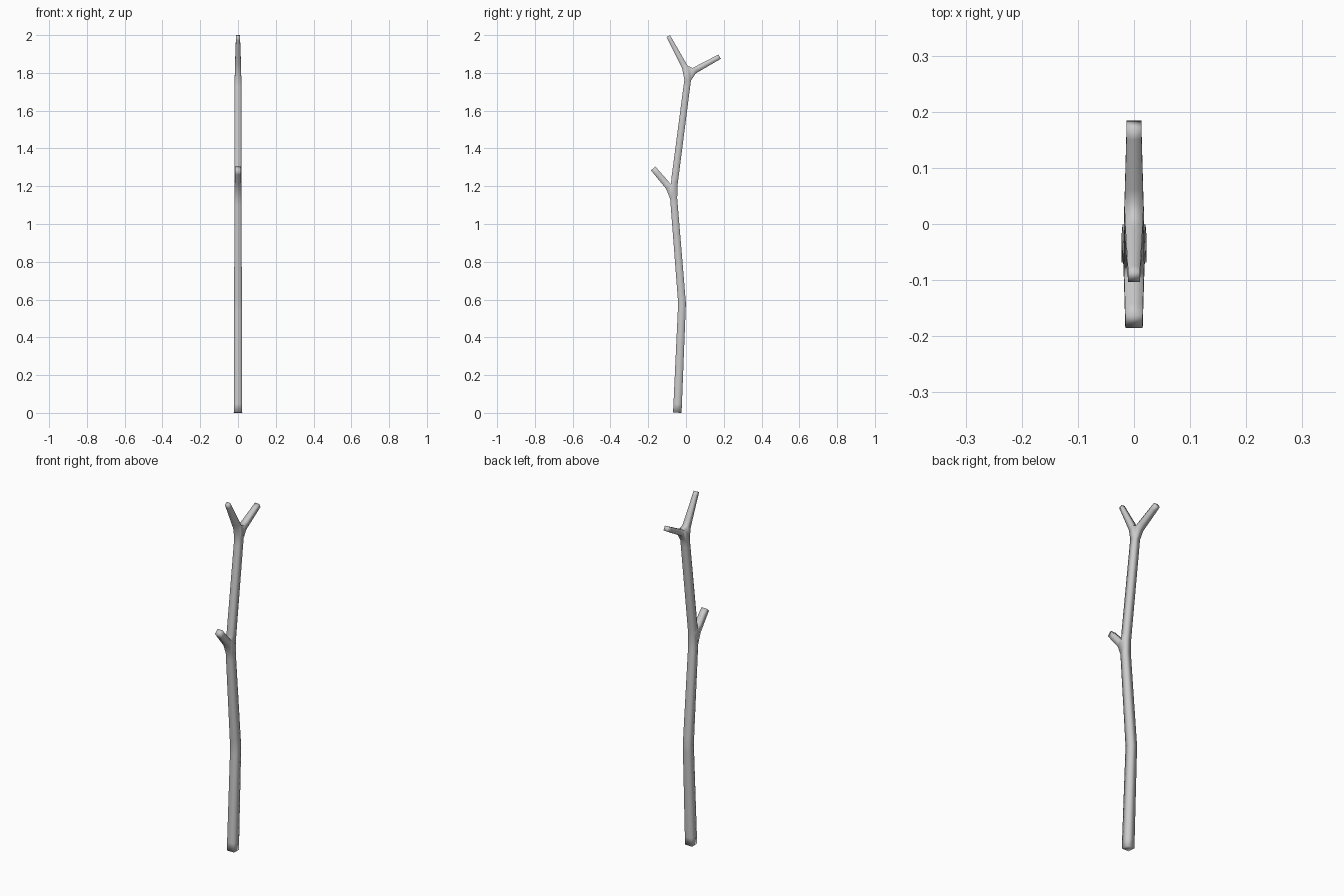
import bpy

if "Cube" in bpy.data.objects:
    bpy.data.objects.remove(bpy.data.objects["Cube"])

# Skeleton joints: (y, z, half thickness), all lying in the x = 0 plane
joints = {
    "base":       (-0.046, 0.001, 0.0225),
    "lower_bend": (-0.021, 0.58, 0.0205),
    "stub_joint": (-0.068, 1.17, 0.0185),
    "fork":       (0.013, 1.795, 0.0175),
    "steep_tip":  (-0.094, 1.995, 0.0105),
    "low_tip":    (0.178, 1.886, 0.0130),
    "stub_tip":   (-0.174, 1.294, 0.0155),
}
links = [("base", "lower_bend"), ("lower_bend", "stub_joint"), ("stub_joint", "fork"),
         ("fork", "steep_tip"), ("fork", "low_tip"), ("stub_joint", "stub_tip")]

# Branch mesh made of edges only
names = list(joints)
mesh = bpy.data.meshes.new("branch")
mesh.from_pydata([(0, y, z) for y, z, r in joints.values()],
                 [(names.index(a), names.index(b)) for a, b in links], [])
branch = bpy.data.objects.new("branch", mesh)
bpy.context.collection.objects.link(branch)
bpy.context.view_layer.objects.active = branch
branch.select_set(True)

# Skin gives the four-sided limbs with blended forks, smooth shaded
skin = branch.modifiers.new("skin", 'SKIN')
skin.use_smooth_shade = True
skin.branch_smoothing = 0
for data, (y, z, r) in zip(mesh.skin_vertices[0].data, joints.values()):
    data.radius = (r, r)
mesh.skin_vertices[0].data[0].use_root = True
bpy.ops.object.modifier_apply(modifier=skin.name)
